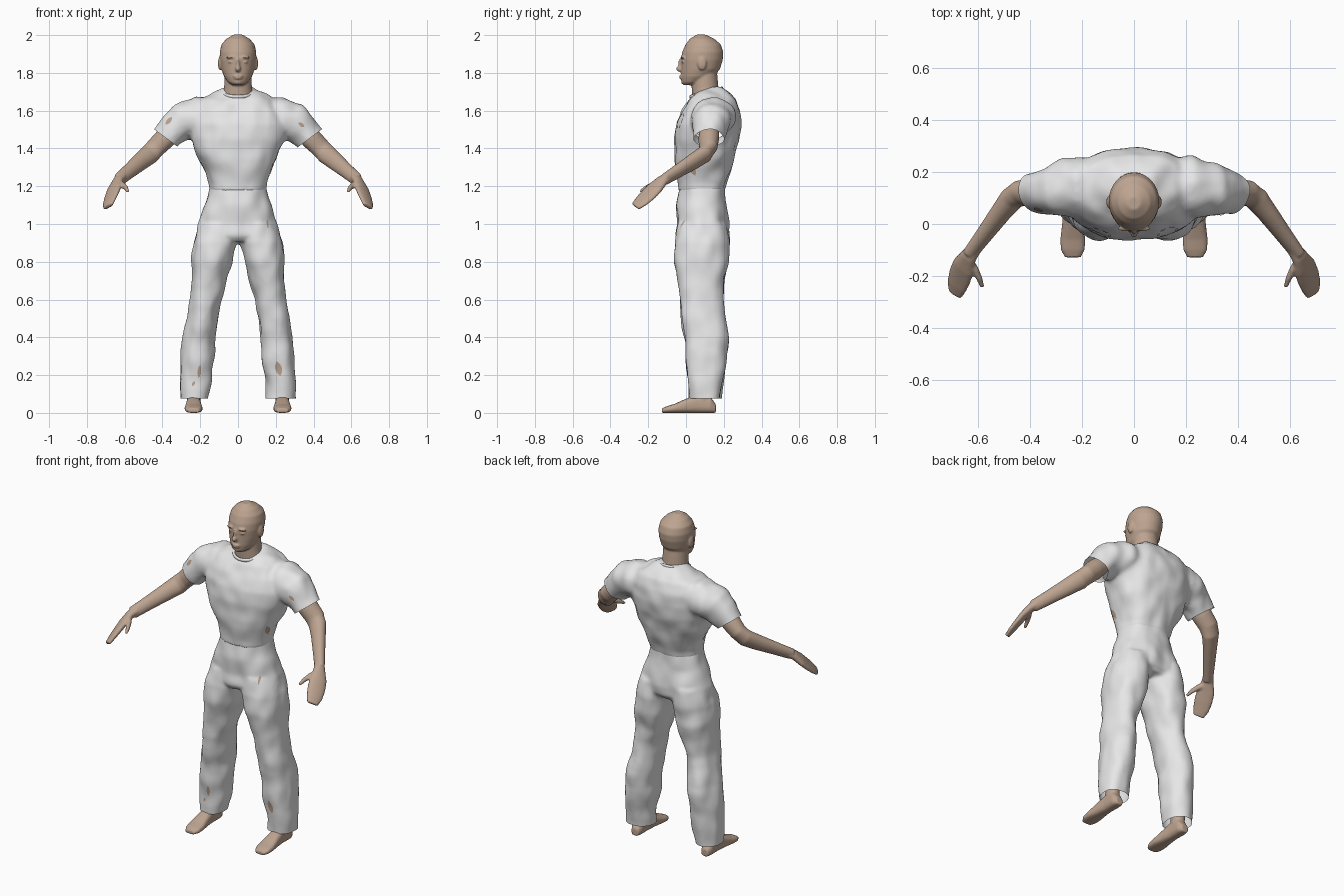
import bpy, bmesh, math
from mathutils import Vector, Matrix, noise
from mathutils.bvhtree import BVHTree

if "Cube" in bpy.data.objects:
    bpy.data.objects.remove(bpy.data.objects["Cube"])


def material(name, rgb):
    m = bpy.data.materials.new(name)
    m.diffuse_color = (*rgb, 1)
    m.use_nodes = True
    m.node_tree.nodes["Principled BSDF"].inputs["Base Color"].default_value = m.diffuse_color
    return m


CLOTH = material("white cloth", (0.80, 0.80, 0.80))
SKIN = material("skin", (0.51, 0.37, 0.28))


# ---------- helpers ----------
def loft(bm, rings, n=24, power=1.0):
    """Skin rings given as (centre, half axis U, half axis V) and cap both ends."""
    def curve(t):
        return math.copysign(abs(t) ** power, t)
    loops = []
    for c, u, v in rings:
        angles = [2 * math.pi * i / n for i in range(n)]
        loops.append([bm.verts.new(c + u * curve(math.cos(a)) + v * curve(math.sin(a))) for a in angles])
    for a, b in zip(loops, loops[1:]):
        for i in range(n):
            j = (i + 1) % n
            bm.faces.new((a[i], a[j], b[j], b[i]))
    bm.faces.new(loops[0])
    bm.faces.new(loops[-1])


def level(x, z, half, front, back):
    """Horizontal ring at height z."""
    return (Vector((x, (front + back) / 2, z)), Vector((half, 0, 0)),
            Vector((0, (back - front) / 2, 0)))


def limb(points, side, ref):
    """Rings square to a path of (x, y, z, half width, half thickness)."""
    flip = Vector((side, 1, 1))
    pos = [Vector(p[:3]) * flip for p in points]
    rings = []
    for i, p in enumerate(points):
        t = (pos[min(i + 1, len(pos) - 1)] - pos[max(i - 1, 0)]).normalized()
        u = Vector(ref) * flip
        u = (u - t * u.dot(t)).normalized()
        rings.append((pos[i], u * p[3], t.cross(u) * p[4]))
    return rings


def ball(bm, centre, radii):
    mat = Matrix.Translation(centre) @ Matrix.Diagonal((*radii, 1))
    bmesh.ops.create_uvsphere(bm, u_segments=16, v_segments=10, radius=1, matrix=mat)


def finish(name, bm, mat, voxel=0, smooth=0, folds=0, cuts=()):
    """Fuse the pieces, soften them, add cloth folds and cut hems open."""
    bmesh.ops.recalc_face_normals(bm, faces=bm.faces)
    me = bpy.data.meshes.new(name)
    bm.to_mesh(me)
    bm.free()
    ob = bpy.data.objects.new(name, me)
    bpy.context.collection.objects.link(ob)
    bpy.context.view_layer.objects.active = ob
    if voxel:
        r = ob.modifiers.new("fuse", 'REMESH')
        r.mode, r.voxel_size = 'VOXEL', voxel
        s = ob.modifiers.new("soften", 'SMOOTH')
        s.factor, s.iterations = 0.5, smooth
        for m in ("fuse", "soften"):
            bpy.ops.object.modifier_apply(modifier=m)
    me = ob.data
    bm = bmesh.new()
    bm.from_mesh(me)
    if folds:
        bm.normal_update()
        shift = [v.normal * folds * noise.noise(Vector((v.co.x * 13, v.co.y * 13, v.co.z * 9)))
                 for v in bm.verts]
        for v, d in zip(bm.verts, shift):
            v.co += d
    for point, normal, min_x in cuts:
        faces = [f for f in bm.faces if f.calc_center_median().x * (normal[0] or 1) > min_x]
        geom = faces + list({e for f in faces for e in f.edges}) + list({v for f in faces for v in f.verts})
        bmesh.ops.bisect_plane(bm, geom=geom, plane_co=point, plane_no=normal, clear_outer=True)
    for f in bm.faces:
        f.smooth = True
    bm.to_mesh(me)
    bm.free()
    me.materials.clear()
    me.materials.append(mat)
    return ob


# ---------- shirt ----------
bm = bmesh.new()
torso = [(1.17, .150, -.045, .205), (1.21, .150, -.047, .212), (1.28, .176, -.055, .235),
         (1.36, .215, -.064, .262), (1.45, .250, -.064, .282), (1.53, .265, -.052, .292),
         (1.60, .255, -.022, .288), (1.66, .200, .012, .270), (1.70, .125, .050, .235),
         (1.725, .075, .08, .20)]
loft(bm, [level(0, *r) for r in torso], 40, 0.88)
sleeve = [(.08, .145, 1.57, .10, .09), (.21, .143, 1.568, .12, .108), (.30, .132, 1.54, .105, .098),
          (.355, .125, 1.485, .085, .085), (.385, .12, 1.45, .077, .077), (.415, .12, 1.41, .077, .077)]
for s in (1, -1):
    loft(bm, limb(sleeve, s, (0, 1, 0)), 28)
shirt = finish("shirt", bm, CLOTH, .011, 7, .011,
               [((s * .382, .12, 1.455), (s * .6, 0, -.8), .17) for s in (1, -1)])

# ---------- trousers ----------
bm = bmesh.new()
hips = [(1.21, .143, -.04, .205), (1.10, .175, -.05, .215), (1.0, .213, -.045, .226),
        (.94, .225, -.05, .225), (.91, .20, -.03, .20)]
loft(bm, [level(0, *r) for r in hips], 40, 0.9)
# height, inner x, outer x, front y, back y
leg = [(1.0, .0, .205, -.04, .22), (.90, .006, .236, -.06, .23), (.80, .030, .245, -.062, .225),
       (.70, .058, .248, -.045, .203), (.60, .088, .257, -.033, .193), (.50, .108, .274, -.024, .21),
       (.40, .118, .290, -.012, .224), (.30, .125, .302, .0, .218), (.20, .138, .305, .008, .203),
       (.10, .150, .307, .018, .187), (.04, .156, .307, .02, .18)]
for s in (1, -1):
    loft(bm, [level(s * (a + b) / 2, z, (b - a) / 2, f, k) for z, a, b, f, k in leg], 32, 0.92)
trousers = finish("trousers", bm, CLOTH, .011, 5, .011, [((0, 0, .075), (0, 0, -1), -9)])

# ---------- head and neck ----------
bm = bmesh.new()
neck = [(1.62, .09, .04, .20), (1.68, .083, .032, .19), (1.72, .074, .03, .172), (1.80, .07, .03, .165)]
skull = [(1.735, .028, -.012, .05), (1.75, .052, -.022, .09), (1.78, .074, -.026, .145),
         (1.82, .088, -.026, .18), (1.87, .096, -.027, .195), (1.91, .097, -.020, .198),
         (1.95, .088, -.003, .185), (1.98, .062, .020, .15), (2.002, .025, .055, .105)]
loft(bm, [level(0, *r) for r in neck])
loft(bm, [level(0, *r) for r in skull], 32)
ball(bm, (0, -.030, 1.822), (.015, .023, .017))            # nose tip
ball(bm, (0, -.024, 1.848), (.010, .017, .034))            # nose bridge
ball(bm, (0, -.026, 1.783), (.026, .011, .006))            # lips
ball(bm, (0, -.026, 1.772), (.022, .010, .006))
ball(bm, (0, -.014, 1.752), (.022, .012, .012))            # chin
for s in (1, -1):
    ball(bm, (s * .096, .085, 1.85), (.010, .024, .036))   # ear
    ball(bm, (s * .036, -.017, 1.882), (.028, .012, .007))  # brow
    ball(bm, (s * .036, -.014, 1.858), (.016, .010, .006))  # eyelid
finish("head", bm, SKIN, .0055, 3)

# ---------- arms and hands ----------
arm = [(.34, .125, 1.50, .052, .052), (.39, .12, 1.45, .058, .054), (.435, .118, 1.405, .055, .047),
       (.468, .098, 1.37, .054, .043), (.51, .045, 1.335, .048, .038), (.57, -.035, 1.285, .040, .032),
       (.63, -.115, 1.235, .034, .026)]
# width axis of the palm
palm_axis = (-.75, -.5, .48)
palm = [(.61, -.09, 1.25, .028, .024), (.635, -.125, 1.23, .034, .024), (.655, -.165, 1.19, .050, .022),
        (.668, -.200, 1.155, .052, .019), (.680, -.235, 1.122, .047, .016), (.688, -.268, 1.092, .034, .012)]
thumb = [(.635, -.140, 1.215, .016, .016), (.612, -.172, 1.208, .017, .015),
         (.594, -.208, 1.192, .014, .012), (.582, -.242, 1.172, .008, .008)]
for s, side in ((1, "left"), (-1, "right")):
    bm = bmesh.new()
    loft(bm, limb(arm, s, (0, .5, .85)), 20)
    loft(bm, limb(palm, s, palm_axis), 20)
    loft(bm, limb(thumb, s, (0, 0, 1)), 12)
    finish(side + "_arm", bm, SKIN, .006, 3)

# ---------- feet ----------
# y, half width, height
foot = [(.158, .022, .045), (.13, .036, .085), (.06, .036, .098), (.0, .041, .075),
        (-.06, .048, .048), (-.10, .046, .036), (-.128, .030, .024)]
for s, side in ((1, "left"), (-1, "right")):
    bm = bmesh.new()
    loft(bm, [(Vector((s * .235, y, h / 2)), Vector((w, 0, 0)), Vector((0, 0, h / 2)))
              for y, w, h in foot], 20, 0.75)
    loft(bm, [level(s * .235, z, r, .09 - r, .10 + r) for z, r in ((.03, .034), (.12, .038), (.24, .045))])
    finish(side + "_foot", bm, SKIN, .006, 2)


# ---------- small plates that follow the cloth ----------
def patch(name, target, origin, direction, w, h, mat, tilt=0.0):
    """Pointed sliver projected onto the cloth."""
    tree = BVHTree.FromObject(target, bpy.context.evaluated_depsgraph_get())
    d = Vector(direction).normalized()
    right = d.cross(Vector((0, 0, 1))).normalized()
    up = right.cross(d)
    bm, rows = bmesh.new(), []
    for i in range(9):
        t = i / 4 - 1
        row = []
        for k in (-1, 0, 1):
            a = k * w * (1.03 - t * t)
            b = t * h
            p = Vector(origin) + right * (a * math.cos(tilt) - b * math.sin(tilt)) \
                + up * (a * math.sin(tilt) + b * math.cos(tilt))
            hit, nrm, _, _ = tree.ray_cast(p - d * .5, d)
            if hit is None:
                bm.free()
                return
            row.append(bm.verts.new(hit + nrm * .003))
        rows.append(row)
    for a, b in zip(rows, rows[1:]):
        for k in (0, 1):
            bm.faces.new((a[k], a[k + 1], b[k + 1], b[k]))
    finish(name, bm, mat)


bpy.context.view_layer.update()
FRONT = (0, 1, 0)
# skin showing through tears
patch("sleeve_tear", shirt, (-.365, 0, 1.545), FRONT, .011, .026, SKIN, -.7)
patch("sleeve_tear", shirt, (.335, 0, 1.525), FRONT, .009, .020, SKIN, .9)
patch("side_tear", shirt, (.16, .04, 1.29), (-1, .5, 0), .016, .034, SKIN, .3)
patch("side_tear", shirt, (-.16, .08, 1.30), (1, .2, 0), .014, .032, SKIN, -.3)
patch("thigh_tear", trousers, (.155, 0, 1.0), FRONT, .005, .025, SKIN, .1)
patch("cuff_tear", trousers, (-.205, 0, .22), FRONT, .009, .035, SKIN, -.1)
patch("cuff_tear", trousers, (-.235, 0, .155), FRONT, .007, .015, SKIN, -.4)
patch("cuff_tear", trousers, (.215, 0, .235), FRONT, .017, .040, SKIN, .25)
# frayed cloth on the chest
for s in (1, -1):
    for i in range(6):
        a = i * math.pi / 3
        patch("chest_fray", shirt, (s * .128 + .035 * math.cos(a), 0, 1.545 + .036 * math.sin(a)),
              FRONT, .005, .014, CLOTH, a)

# ---------- collar ----------
bm = bmesh.new()
ring = [(.086 * math.cos(a), .108 + .083 * math.sin(a), 1.696 + .022 * math.sin(a))
        for a in (2 * math.pi * i / 32 for i in range(32))]
rows = []
for i, p in enumerate(ring):
    c = Vector(p)
    out = Vector((p[0], p[1] - .108, 0)).normalized()
    rows.append([bm.verts.new(c + out * .007 * math.cos(t) + Vector((0, 0, .010 * math.sin(t))))
                 for t in (2 * math.pi * k / 8 for k in range(8))])
for i in range(32):
    a, b = rows[i], rows[(i + 1) % 32]
    for k in range(8):
        bm.faces.new((a[k], a[(k + 1) % 8], b[(k + 1) % 8], b[k]))
finish("collar", bm, CLOTH)
